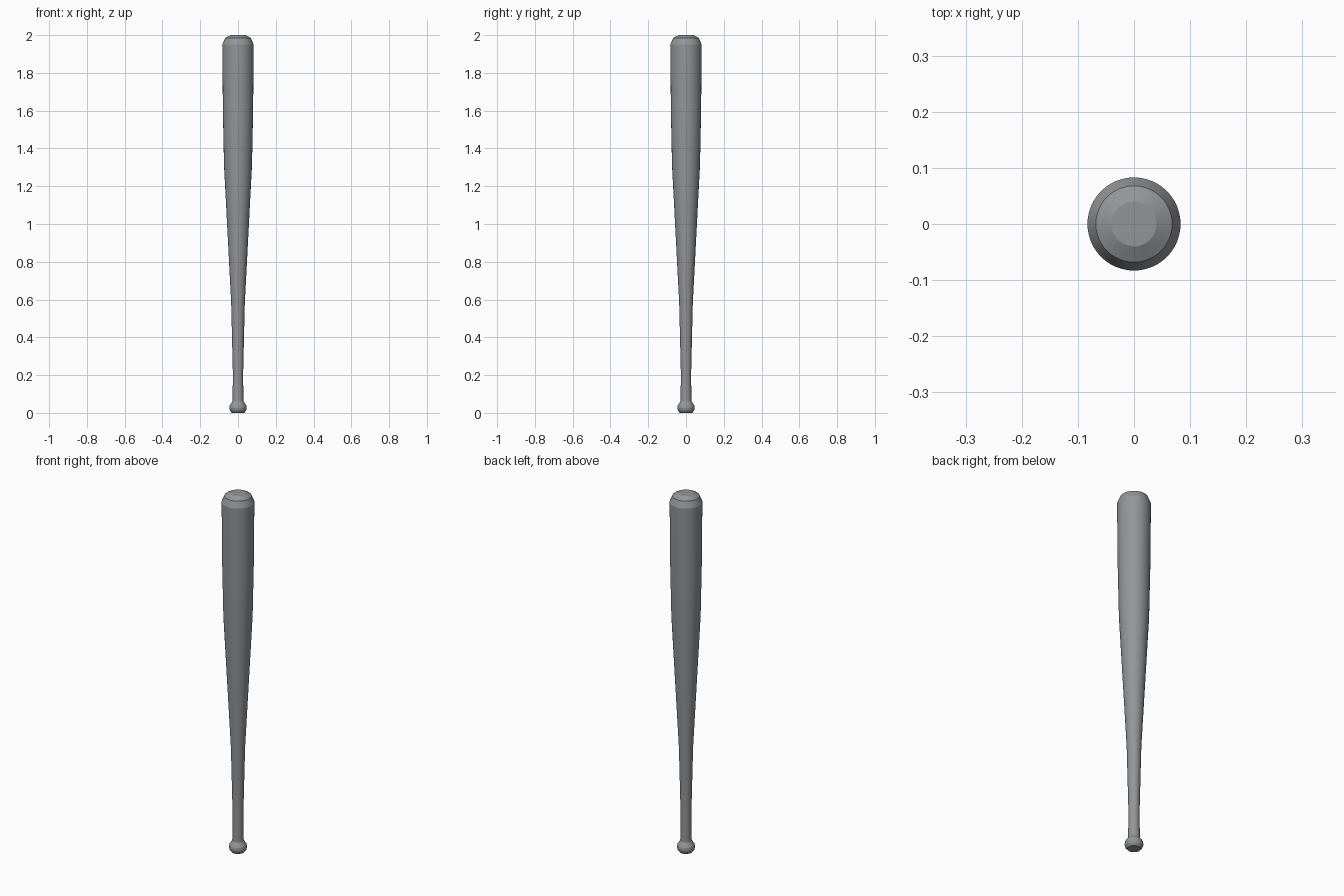
import bpy, bmesh, math

if "Cube" in bpy.data.objects:
    bpy.data.objects.remove(bpy.data.objects["Cube"])

# Colour
metal = bpy.data.materials.new("grey")
metal.diffuse_color = (0.29, 0.30, 0.31, 1)
metal.use_nodes = True
metal.node_tree.nodes["Principled BSDF"].inputs["Base Color"].default_value = metal.diffuse_color

# Bat profile: radius, height from knob to barrel tip
profile = [(0.033, 0.0), (0.043, 0.012), (0.046, 0.025), (0.044, 0.038),
           (0.029, 0.062), (0.027, 0.2), (0.036, 0.58), (0.074, 1.31),
           (0.080, 1.6), (0.083, 1.95), (0.068, 1.985), (0.040, 2.0)]
SIDES = 48

# Lathe the profile into closed rings
bm = bmesh.new()
rings = [[bm.verts.new((r * math.cos(2 * math.pi * i / SIDES),
                        r * math.sin(2 * math.pi * i / SIDES), z))
          for i in range(SIDES)] for r, z in profile]
for low, high in zip(rings, rings[1:]):
    for i in range(SIDES):
        j = (i + 1) % SIDES
        bm.faces.new((low[i], low[j], high[j], high[i]))
bm.faces.new(rings[0][::-1])
bm.faces.new(rings[-1])

mesh = bpy.data.meshes.new("bat")
bm.to_mesh(mesh)
bm.free()
mesh.materials.append(metal)
bat = bpy.data.objects.new("bat", mesh)
bpy.context.collection.objects.link(bat)

# Smooth around the barrel, keep cap rings crisp
bpy.context.view_layer.objects.active = bat
bat.select_set(True)
bpy.ops.object.shade_smooth_by_angle(angle=math.radians(15))
